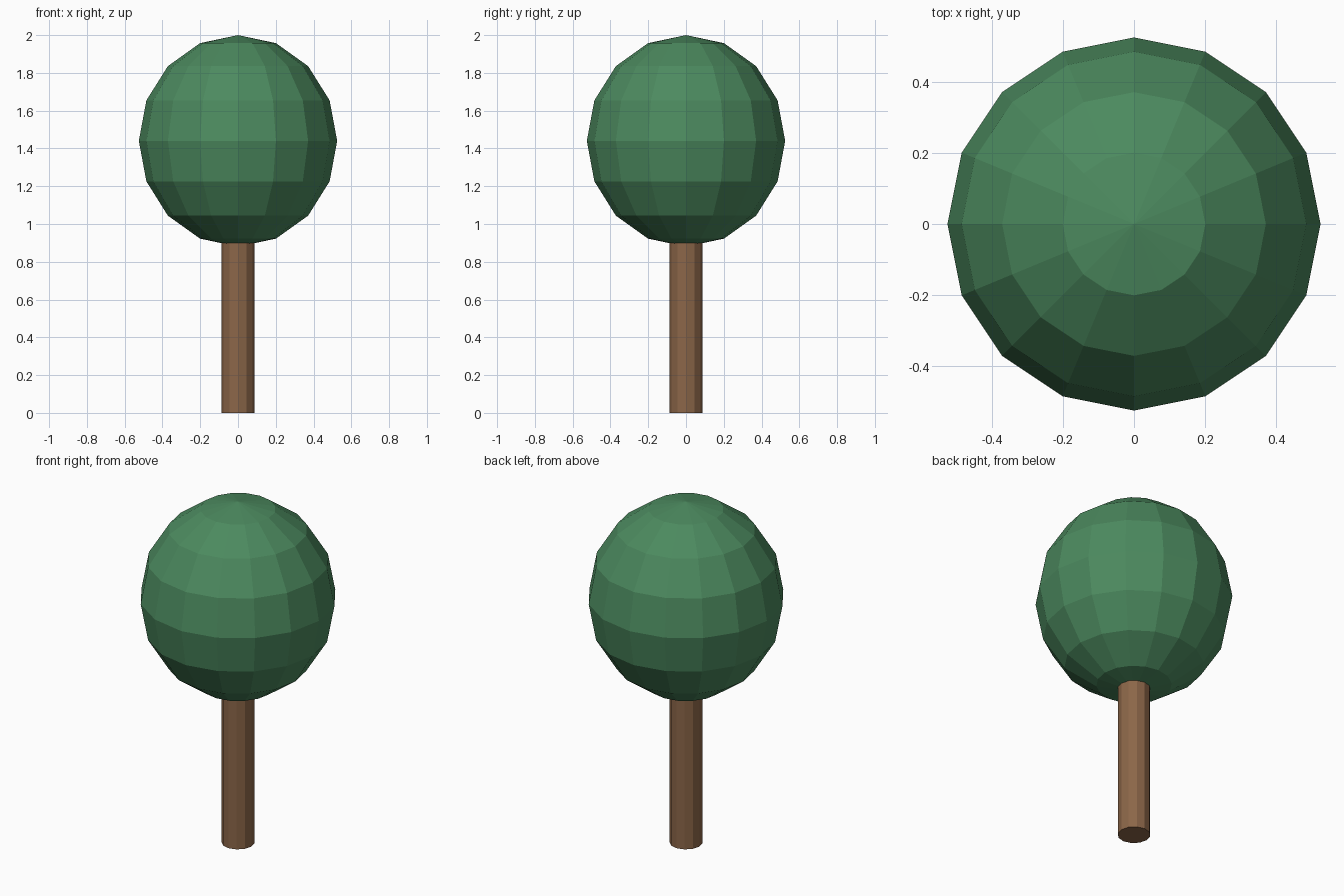
import bpy

if "Cube" in bpy.data.objects:
    bpy.data.objects.remove(bpy.data.objects["Cube"])

def finish(name, color):
    obj = bpy.context.object
    obj.name = name
    mat = bpy.data.materials.new(name + "_colour")
    mat.diffuse_color = (*color, 1)
    mat.use_nodes = True
    mat.node_tree.nodes["Principled BSDF"].inputs["Base Color"].default_value = mat.diffuse_color
    obj.data.materials.append(mat)
    return obj

# Trunk, running slightly into the crown
TRUNK_TOP = 0.95
bpy.ops.mesh.primitive_cylinder_add(vertices=12, radius=0.0875, depth=TRUNK_TOP,
                                    location=(0, 0, TRUNK_TOP / 2))
finish("trunk", (0.26, 0.133, 0.065))

# Faceted crown, a little taller than wide
bpy.ops.mesh.primitive_uv_sphere_add(segments=16, ring_count=8, radius=1,
                                     location=(0, 0, 1.44))
crown = finish("crown", (0.072, 0.254, 0.114))
crown.scale = (0.525, 0.525, 0.56)
bpy.ops.object.transform_apply(location=False, rotation=False, scale=True)
